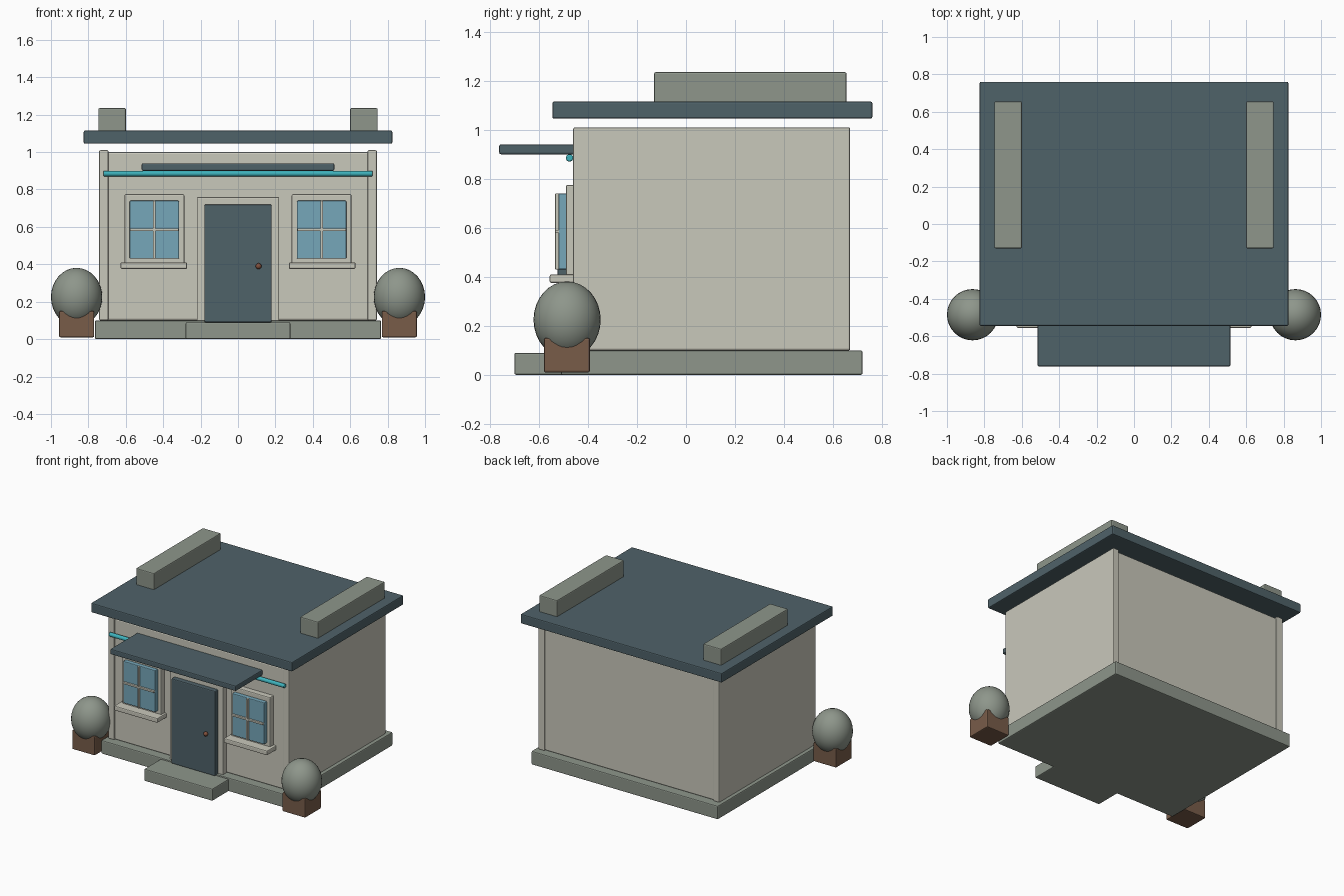
import bpy, math

if "Cube" in bpy.data.objects:
    bpy.data.objects.remove(bpy.data.objects["Cube"])


def srgb(r, g, b):
    def lin(c):
        c /= 255
        return c / 12.92 if c <= 0.04045 else ((c + 0.055) / 1.055) ** 2.4
    return (lin(r), lin(g), lin(b), 1)


def material(name, r, g, b):
    m = bpy.data.materials.new(name)
    m.diffuse_color = srgb(r, g, b)
    m.use_nodes = True
    m.node_tree.nodes["Principled BSDF"].inputs["Base Color"].default_value = m.diffuse_color
    return m


CREAM = material("cream plaster", 201, 200, 187)
SLATE = material("slate blue", 79, 98, 105)
STONE = material("grey green stone", 142, 150, 139)
GLASS = material("window glass", 118, 167, 186)
BROWN = material("planter brown", 120, 92, 73)
COPPER = material("copper", 130, 80, 60)
CYAN = material("cyan light", 62, 178, 188)


def finish(name, mat):
    ob = bpy.context.object
    ob.name = name
    ob.data.materials.append(mat)
    return ob


def box(name, x, y, z, mat, bevel=0.007):
    """Bevelled box from (min, max) ranges along each axis."""
    r = (x, y, z)
    bpy.ops.mesh.primitive_cube_add(size=1, location=[(a + b) / 2 for a, b in r])
    ob = finish(name, mat)
    ob.scale = [b - a for a, b in r]
    bpy.ops.object.transform_apply(location=False, rotation=False, scale=True)
    if bevel:
        m = ob.modifiers.new("soft edges", 'BEVEL')
        m.width, m.segments = bevel, 2
    return ob


def ball(name, loc, size, mat, seg=32):
    bpy.ops.mesh.primitive_uv_sphere_add(segments=seg, ring_count=seg // 2, radius=1, location=loc)
    ob = finish(name, mat)
    ob.scale = size
    bpy.ops.object.transform_apply(location=False, rotation=False, scale=True)
    bpy.ops.object.shade_smooth()
    return ob


# Foundation and front step
box("foundation", (-0.765, 0.765), (-0.51, 0.72), (0, 0.1), STONE)
box("front_step", (-0.28, 0.28), (-0.70, -0.46), (0, 0.09), STONE)

# Walls, with the front and back set slightly between the side walls
box("front_wall", (-0.72, 0.72), (-0.45, -0.40), (0.1, 1.0), CREAM, 0.01)
box("back_wall", (-0.72, 0.72), (0.61, 0.66), (0.1, 1.0), CREAM, 0.01)

# Roof slab, awning and light tube
box("roof", (-0.825, 0.825), (-0.545, 0.76), (1.045, 1.115), SLATE)
box("awning", (-0.515, 0.515), (-0.762, -0.44), (0.90, 0.94), SLATE)
bpy.ops.mesh.primitive_cylinder_add(vertices=20, radius=0.015, depth=1.44,
                                    location=(0, -0.475, 0.885), rotation=(0, math.pi / 2, 0))
tube = finish("light_tube", CYAN)
bpy.ops.object.shade_smooth_by_angle()
bev = tube.modifiers.new("round ends", 'BEVEL')
bev.width, bev.segments = 0.005, 2

# Door
box("door_frame", (-0.22, 0.22), (-0.49, -0.44), (0.09, 0.76), CREAM)
box("door", (-0.18, 0.18), (-0.525, -0.48), (0.09, 0.72), SLATE)
ball("door_knob", (0.11, -0.535, 0.39), (0.016, 0.016, 0.016), COPPER, 16)

# Parts that repeat on the left and right
for s, side in ((-1, "left"), (1, "right")):
    def pair(name, cx, half, y, z, mat, bevel=0.007):
        box(side + "_" + name, (s * cx - half, s * cx + half), y, z, mat, bevel)

    pair("side_wall", 0.7175, 0.025, (-0.46, 0.67), (0.1, 1.01), CREAM)
    pair("parapet", 0.673, 0.074, (-0.13, 0.655), (1.10, 1.235), STONE)
    # Window
    pair("window_frame", 0.447, 0.16, (-0.49, -0.44), (0.40, 0.775), CREAM)
    pair("window_glass", 0.447, 0.132, (-0.52, -0.48), (0.43, 0.74), GLASS, 0.005)
    pair("window_upright", 0.447, 0.007, (-0.534, -0.515), (0.43, 0.74), CREAM, 0.003)
    pair("window_crossbar", 0.447, 0.13, (-0.534, -0.515), (0.578, 0.592), CREAM, 0.003)
    pair("window_sill", 0.45, 0.178, (-0.556, -0.44), (0.375, 0.41), CREAM)
    # Potted shrub
    pair("planter", 0.863, 0.094, (-0.58, -0.392), (0.01, 0.15), BROWN)
    ball(side + "_shrub", (s * 0.863, -0.485, 0.225), (0.137, 0.137, 0.156), STONE)
